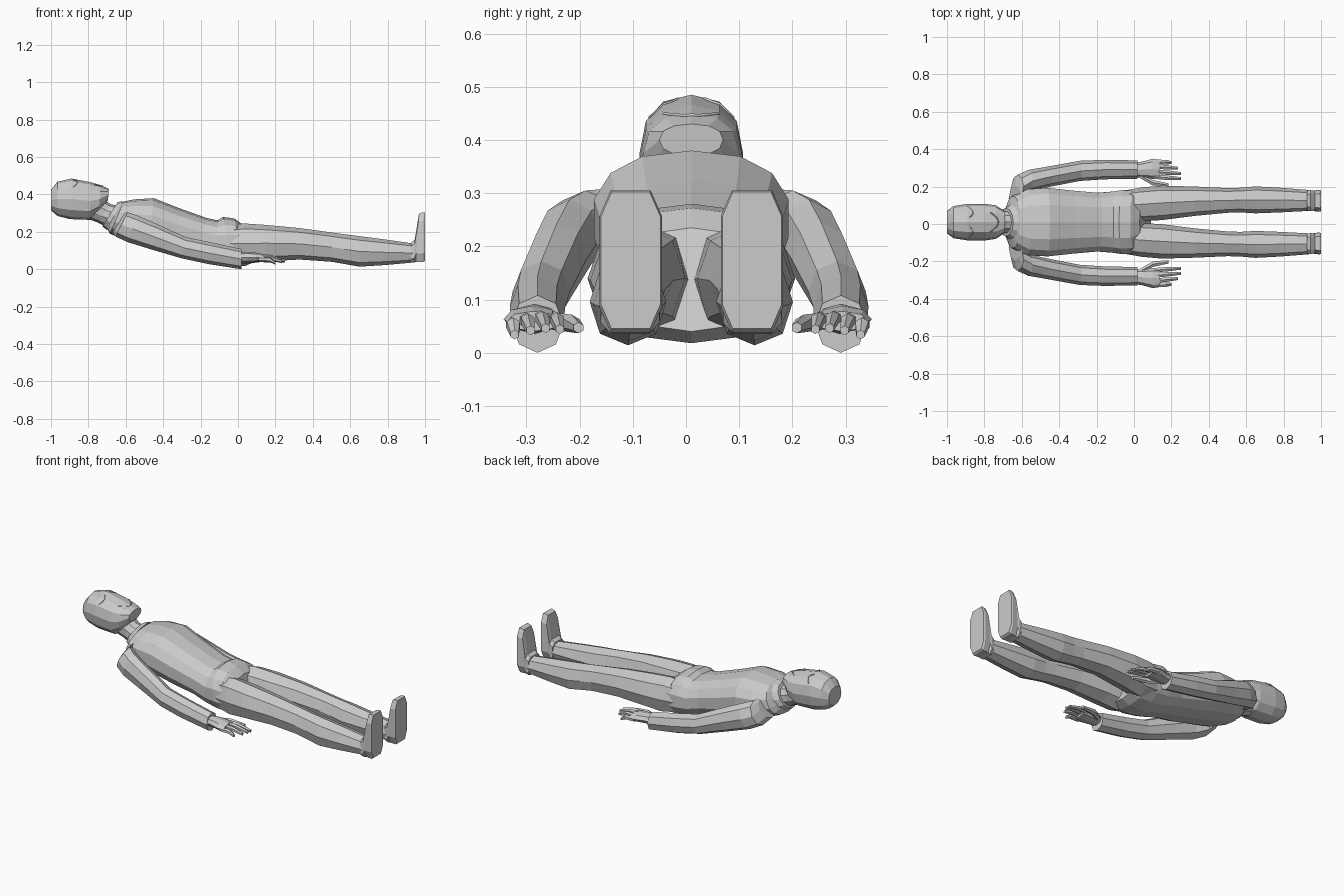
import bpy, bmesh, math
from mathutils import Vector
from mathutils.bvhtree import BVHTree

MID = 0.01  # body centre line


def power(v, e):
    return math.copysign(abs(v) ** e, v)


def loft(name, rings, n=12, e=1.0, start=0.0):
    """Each ring: front x,z / back x,z / centre y / half width."""
    bm = bmesh.new()
    loops = []
    for xf, zf, xb, zb, yc, hw in rings:
        loop = []
        for i in range(n):
            t = 2 * math.pi * (i + start) / n
            c, s = power(math.cos(t), e), power(math.sin(t), e)
            loop.append(bm.verts.new(((xf + xb) / 2 + (xf - xb) / 2 * c, yc + hw * s,
                                      (zf + zb) / 2 + (zf - zb) / 2 * c)))
        loops.append(loop)
    for a, b in zip(loops, loops[1:]):
        for i in range(n):
            j = (i + 1) % n
            bm.faces.new((a[i], a[j], b[j], b[i]))
    bm.faces.new(loops[0])
    bm.faces.new(loops[-1])
    bmesh.ops.recalc_face_normals(bm, faces=bm.faces)
    mesh = bpy.data.meshes.new(name)
    bm.to_mesh(mesh)
    bm.free()
    ob = bpy.data.objects.new(name, mesh)
    bpy.context.collection.objects.link(ob)
    return ob


def pair(name, rings, centre, **kw):
    for side, s in (("left", 1), ("right", -1)):
        loft(f"{side}_{name}", [r[:4] + (centre + s * r[4], r[5]) for r in rings], **kw)


def finger(name, pts, r):
    pair(name, [(x, z + r * k, x, z - r * k, y, r * k) for (x, y, z), k in zip(pts, (1, 1.05, .65))],
         0.003, n=6)


# Torso, from neck base to seat
loft("torso", [
    (-.635, .345, -.705, .225, MID, .065),
    (-.61, .363, -.685, .19, MID, .14),
    (-.55, .374, -.60, .155, MID, .18),
    (-.45, .38, -.48, .125, MID, .187),
    (-.31, .325, -.35, .09, MID, .172),
    (-.17, .275, -.22, .065, MID, .16),
    (-.11, .262, -.12, .035, MID, .167),
    (-.08, .28, -.03, .018, MID, .175),
    (-.02, .272, .04, .018, MID, .17),
    (.03, .235, .09, .04, MID, .12)], n=14, e=.85)

# Neck and collar
loft("neck", [
    (-.73, .38, -.83, .28, MID, .065),
    (-.68, .348, -.75, .25, MID, .058),
    (-.60, .33, -.69, .22, MID, .065)], n=10)
loft("collar", [
    (-.645, .358, -.725, .228, MID, .075),
    (-.615, .366, -.70, .21, MID, .095)], n=12)

# Head
head = loft("head", [
    (-1.0, .425, -1.0, .315, MID, .06),
    (-.965, .468, -.965, .285, MID, .086),
    (-.89, .485, -.90, .268, MID, .097),
    (-.79, .466, -.79, .264, MID, .097),
    (-.735, .45, -.745, .30, MID, .09),
    (-.69, .43, -.695, .37, MID, .06)], n=12, e=.88)

# Closed eyes and smile, laid on the face
dg = bpy.context.evaluated_depsgraph_get()
tree = BVHTree.FromObject(head, dg)


def face_line(name, flat_pts):
    cu = bpy.data.curves.new(name, 'CURVE')
    cu.dimensions = '3D'
    cu.bevel_depth = .003
    cu.bevel_resolution = 0
    sp = cu.splines.new('POLY')
    sp.points.add(len(flat_pts) - 1)
    for p, (x, y) in zip(sp.points, flat_pts):
        hit = tree.ray_cast(Vector((x, y, 1)), Vector((0, 0, -1)))[0]
        p.co = (x, y, (hit.z if hit else .45) + .001, 1)
    bpy.context.collection.objects.link(bpy.data.objects.new(name, cu))


def arc(cx, cy, width, depth):
    return [(cx - depth * (k / 4) ** 2, cy + width * k / 4) for k in range(-4, 5)]


face_line("smile", arc(-.725, MID, .052, .045))
for side, s in (("left", 1), ("right", -1)):
    face_line(side + "_eye", arc(-.86, MID + s * .052, .027, .02))

# Legs
pair("leg", [
    (-.10, .225, -.05, .05, .085, .08),
    (.03, .245, .05, .03, .095, .09),
    (.15, .237, .15, .042, .103, .092),
    (.33, .22, .33, .052, .112, .078),
    (.50, .197, .50, .04, .116, .066),
    (.57, .187, .57, .028, .118, .066),
    (.65, .177, .65, .014, .119, .072),
    (.78, .16, .78, .022, .118, .066),
    (.935, .138, .935, .036, .116, .056)], MID, n=8, e=.9)

# Feet, toes up with flat soles
pair("foot", [
    (.925, .145, .925, .035, .115, .054),
    (.945, .16, .94, .033, .115, .058),
    (.968, .303, .95, .033, .114, .056),
    (.99, .31, .99, .033, .114, .061),
    (1.0, .307, 1.0, .04, .114, .058)], MID, n=8, e=.5, start=.5)

# Arms, long sleeves
pair("arm", [
    (-.60, .31, -.67, .20, .13, .07),
    (-.59, .305, -.655, .175, .195, .062),
    (-.54, .288, -.59, .145, .225, .058),
    (-.44, .245, -.46, .105, .248, .055),
    (-.28, .172, -.30, .058, .278, .054),
    (-.15, .145, -.16, .028, .285, .052),
    (.02, .108, .02, .0, .285, .049)], .006, n=8)

# Hands
pair("palm", [
    (-.01, .088, -.01, .035, .285, .036),
    (.05, .092, .05, .036, .288, .044),
    (.10, .088, .10, .038, .292, .054),
    (.14, .078, .14, .04, .29, .05)], .003, n=8)
for name, y0, y1, tip, z in (("index_finger", .25, .24, .25, .062), ("middle_finger", .278, .267, .25, .064),
                             ("ring_finger", .306, .295, .235, .06), ("little_finger", .33, .325, .2, .052)):
    finger(name, [(.11, y0, z + .002), (.17, (y0 + y1) / 2, z), (tip, y1, z - .018)], .0135)
finger("thumb", [(.03, .258, .06), (.10, .218, .055), (.185, .205, .047)], .016)
